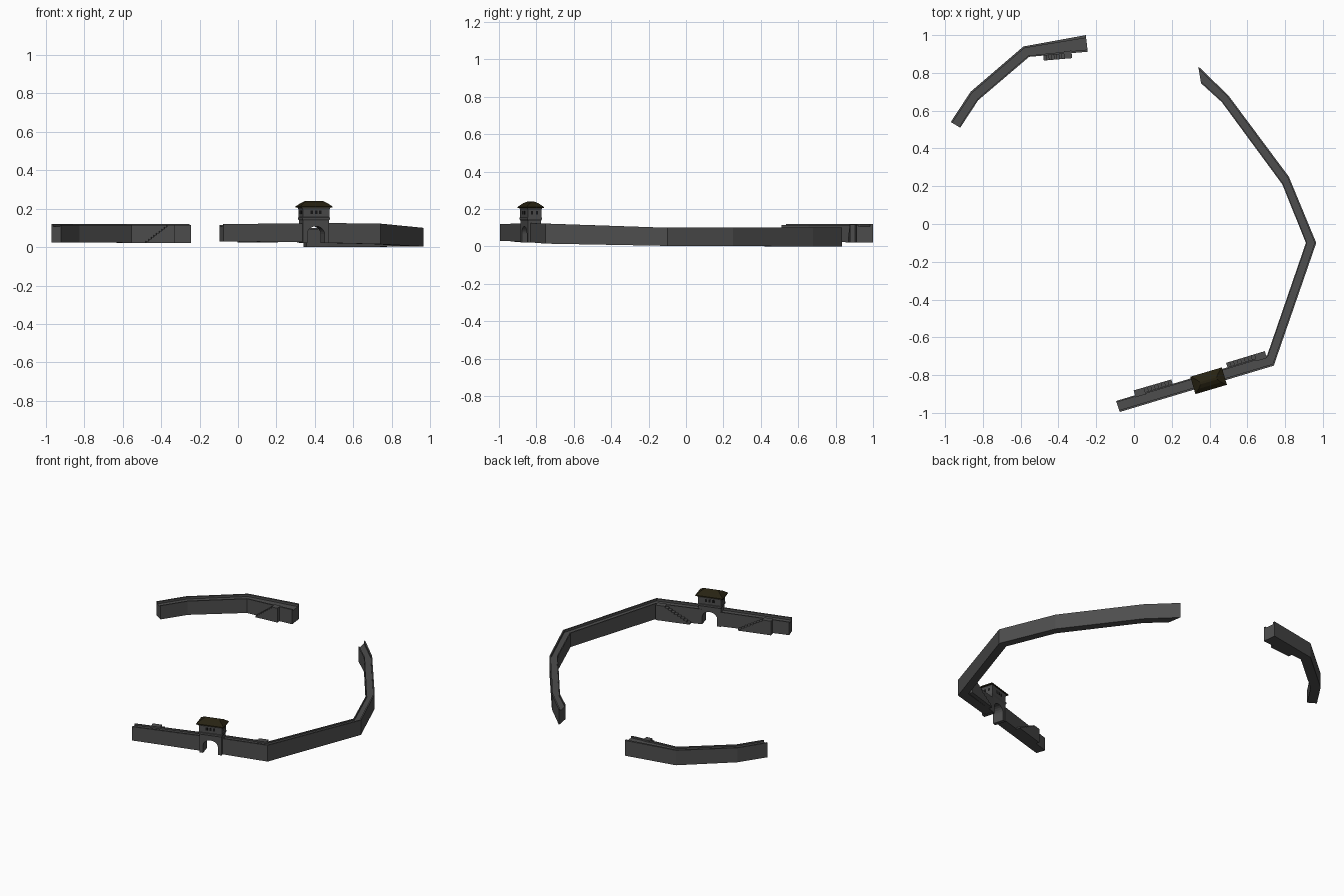
import bpy, bmesh, math
from mathutils import Vector, Matrix

if "Cube" in bpy.data.objects:
    bpy.data.objects.remove(bpy.data.objects["Cube"])


def material(name, rgb):
    m = bpy.data.materials.new(name)
    m.diffuse_color = (*rgb, 1)
    m.use_nodes = True
    m.node_tree.nodes["Principled BSDF"].inputs["Base Color"].default_value = m.diffuse_color
    return m


STONE = material("dark_stone", (0.075, 0.075, 0.075))
ROOF = material("roof_tiles", (0.02, 0.016, 0.006))
DARK = material("opening_shadow", (0.008, 0.008, 0.008))


def finish(name, bm, mat, matrix=None):
    bmesh.ops.recalc_face_normals(bm, faces=bm.faces)
    me = bpy.data.meshes.new(name)
    bm.to_mesh(me)
    bm.free()
    me.materials.append(mat)
    ob = bpy.data.objects.new(name, me)
    if matrix is not None:
        ob.matrix_world = matrix
    bpy.context.collection.objects.link(ob)
    return ob


def loft(name, rings, mat, matrix=None):
    """Bridge closed rings of equal length and cap both ends."""
    bm = bmesh.new()
    vs = [[bm.verts.new(p) for p in r] for r in rings]
    n = len(vs[0])
    for a, b in zip(vs, vs[1:]):
        for i in range(n):
            j = (i + 1) % n
            bm.faces.new((a[i], a[j], b[j], b[i]))
    bm.faces.new(vs[0])
    bm.faces.new(vs[-1])
    return finish(name, bm, mat, matrix)


def wall(name, stations):
    """Stations: outer xy, inner xy, bottom z, top z. Walkway sunk behind parapets."""
    rings = []
    for o, i, zb, zt in stations:
        o, i = Vector(o), Vector(i)
        section = [(0, zb), (0, zt), (0.17, zt), (0.17, zt - 0.014),
                   (0.87, zt - 0.014), (0.87, zt - 0.005), (1, zt - 0.005), (1, zb)]
        rings.append([(*o.lerp(i, t), z) for t, z in section])
    return loft(name, rings, STONE)


def stair(name, low, high, side, depth, zb, zt, steps=9):
    """Stepped flight along a wall face; side is +1 left / -1 right of travel."""
    low, high = Vector(low), Vector(high)
    d = (high - low).normalized()
    n = Vector((-d.y, d.x)) * side
    run, rise = 1 / (steps + 2), (zt - zb) / steps
    prof = [(0, zb)]
    for k in range(steps):
        prof += [(k * run, zb + (k + 1) * rise), ((k + 1) * run, zb + (k + 1) * rise)]
    prof[-1] = (1, zt)
    prof.append((1, zb))
    rings = [[(*(low.lerp(high, t) + n * off), z) for t, z in prof]
             for off in (-0.012, depth)]
    return loft(name, rings, STONE)


def rect(hx, hy, z):
    return [(-hx, -hy, z), (hx, -hy, z), (hx, hy, z), (-hx, hy, z)]


# Back left wall
wall("back_left_wall", [
    ((-0.97, 0.54), (-0.92, 0.51), 0.025, 0.12),
    ((-0.865, 0.70), (-0.825, 0.655), 0.025, 0.12),
    ((-0.585, 0.94), (-0.555, 0.885), 0.022, 0.12),
    ((-0.255, 1.0), (-0.245, 0.912), 0.02, 0.12)])

# Front wall, split by the gate, then the long right wall
A = (Vector((-0.075, -0.995)), Vector((-0.095, -0.937)))
B = (Vector((0.74, -0.75)), Vector((0.705, -0.695)))


def front(t, zb, zt):
    return (A[0].lerp(B[0], t), A[1].lerp(B[1], t), zb, zt)


wall("front_left_wall", [front(0, 0.03, 0.12), front(0.515, 0.025, 0.123)])
wall("right_wall", [
    front(0.66, 0.022, 0.125),
    front(1, 0.015, 0.122),
    ((0.965, -0.10), (0.91, -0.10), 0.003, 0.10),
    ((0.82, 0.25), (0.785, 0.21), 0.002, 0.10),
    ((0.50, 0.68), (0.465, 0.645), 0, 0.10),
    ((0.34, 0.835), (0.355, 0.745), 0, 0.10)])

# Stairs on the inner faces
stair("front_left_stair", (0.205, -0.848), (0.005, -0.906), -1, 0.026, 0.025, 0.118)
stair("front_right_stair", (0.495, -0.760), (0.70, -0.698), 1, 0.026, 0.02, 0.118)
stair("back_stair", (-0.48, 0.893), (-0.33, 0.906), -1, 0.028, 0.022, 0.116)

# Gatehouse, built in its own frame along the front wall
G = Matrix.Translation((0.395, -0.83, 0)) @ Matrix.Rotation(math.radians(16.5), 4, 'Z')
HW, SPRING = 0.047, 0.068
arch = [(HW * math.cos(a), SPRING + 0.04 * math.sin(a))
        for a in [math.pi * k / 10 for k in range(11)]]
prof = [(0.07, 0.145), (0.07, 0.02), (HW, 0.02)] + arch + \
       [(-HW, 0.02), (-0.07, 0.02), (-0.07, 0.145)]
loft("gate_arch_block", [[(x, y, z) for x, z in prof] for y in (-0.036, 0.036)], STONE, G)

# Upper room with corbelled base and eave band
loft("gate_upper_room", [rect(0.07, 0.036, 0.137), rect(0.075, 0.041, 0.146),
                         rect(0.075, 0.041, 0.154), rect(0.072, 0.038, 0.156),
                         rect(0.072, 0.038, 0.196), rect(0.078, 0.042, 0.206)], STONE, G)

# Hipped roof
loft("gate_roof", [rect(0.086, 0.047, 0.205), rect(0.087, 0.048, 0.211),
                   rect(0.062, 0.026, 0.230), rect(0.046, 0.006, 0.240)], ROOF, G)

# Windows, running through the room to show on opposite faces
for k in (-1, 0, 1):
    loft(f"window_{k + 2}", [[(x + 0.023 * k, y, z) for x, y, z in rect(0.0065, 0.0388, h)]
                             for h in (0.172, 0.190)], DARK, G)
for k in (-1, 1):
    loft(f"side_window_{k + 2}", [[(x, y + 0.014 * k, z) for x, y, z in rect(0.0728, 0.006, h)]
                                  for h in (0.172, 0.190)], DARK, G)
